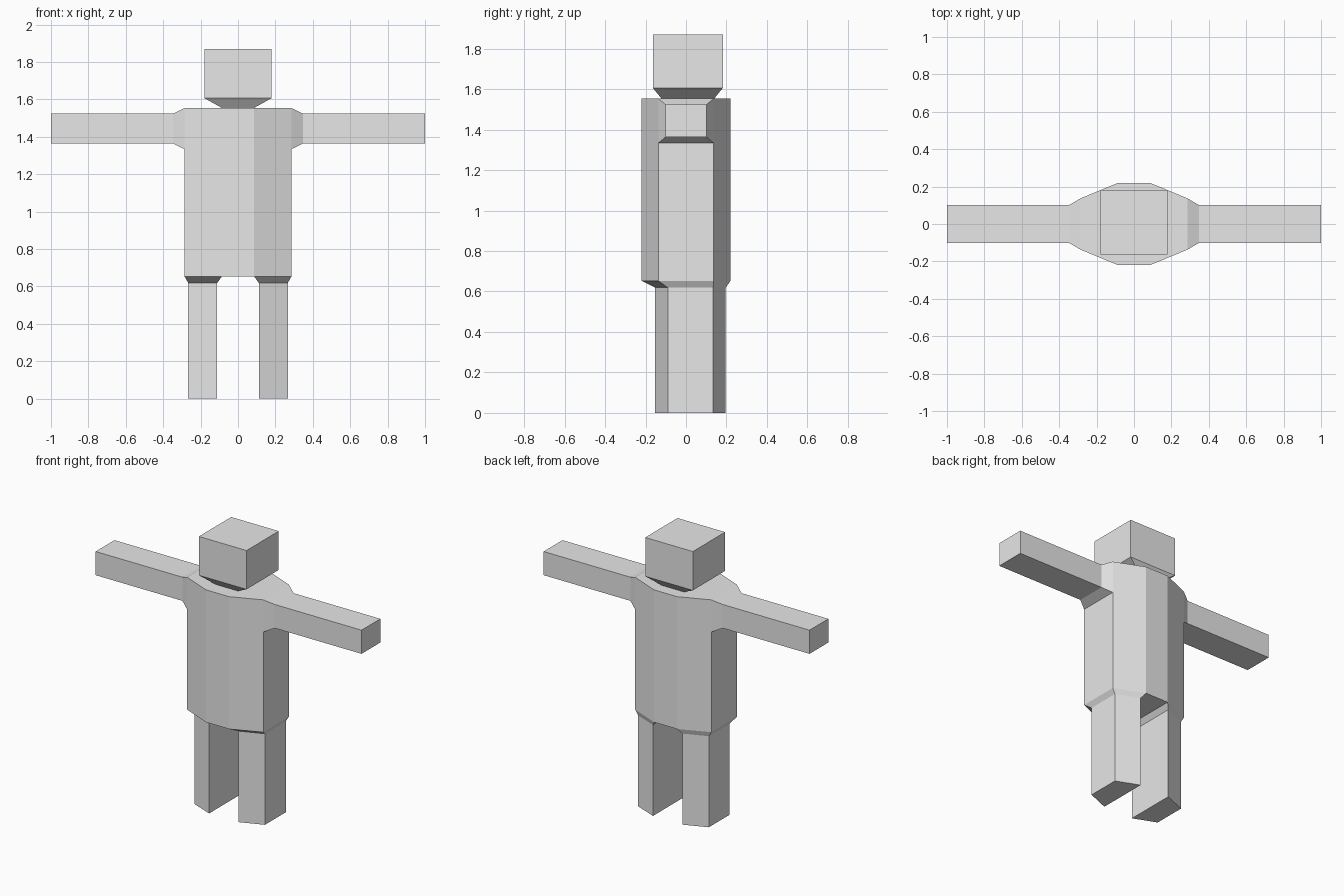
import bpy, bmesh
from mathutils import Vector

cube = bpy.data.objects.get("Cube")
if cube:
    bpy.data.objects.remove(cube, do_unlink=True)

grey = bpy.data.materials.new("plain_grey")
grey.use_nodes = True
colour = (0.8, 0.8, 0.8, 1)
grey.diffuse_color = colour
grey.node_tree.nodes["Principled BSDF"].inputs["Base Color"].default_value = colour

bm = bmesh.new()


def pull(face, place):
    """Extrude one face and move each new corner to place(old corner)."""
    new = bmesh.ops.extrude_discrete_faces(bm, faces=[face])["faces"][0]
    for v in new.verts:
        v.co = Vector(place(v.co))
    return new


def facing(axis, sign, test=lambda c: True):
    """Outer faces along an axis whose centre passes the test."""
    return [f for f in bm.faces if f.normal[axis] * sign > 0.99
            and test(f.calc_center_median())]


def side(value):
    return 1 if value > 0 else -1


# Torso: three strips across, widest in the middle, with a band for the shoulders
bmesh.ops.create_grid(bm, x_segments=3, y_segments=1, size=1)
for v in bm.verts:
    inner = abs(v.co.x) < 0.5
    v.co = (side(v.co.x) * (0.086 if inner else 0.286),
            side(v.co.y) * (0.22 if inner else 0.137), 0.653)
top = bm.faces[:]
for height, keep in ((1.334, True), (1.553, False)):
    made = bmesh.ops.extrude_face_region(bm, geom=top, use_keep_orig=keep)["geom"]
    if not keep:
        bmesh.ops.delete(bm, geom=top, context='FACES_ONLY')
    top = [g for g in made if isinstance(g, bmesh.types.BMFace)]
    for v in {v for f in top for v in f.verts}:
        v.co.z = height
bmesh.ops.recalc_face_normals(bm, faces=bm.faces[:])
bm.normal_update()

# Head: small neck on the chest top, flaring out to a box
crown = facing(2, 1, lambda c: abs(c.x) < 0.1)[0]
crown = pull(crown, lambda c: (side(c.x) * 0.084, 0.009 + side(c.y) * 0.13, 1.553))
for height in (1.606, 1.87):
    crown = pull(crown, lambda c: (side(c.x) * 0.179, 0.009 + side(c.y) * 0.173, height))

# Arms: tapered shoulder, then a straight bar
for s in (-1, 1):
    arm = facing(0, s, lambda c: c.z > 1.334 and abs(c.x) > 0.28 and c.z < 1.553)[0]
    for reach in (0.347, 1.0):
        arm = pull(arm, lambda c: (s * reach, side(c.y) * 0.101,
                                   1.524 if c.z > 1.44 else 1.363))

# Legs: tapered hip, then a straight four-sided post
for s in (-1, 1):
    leg = facing(2, -1, lambda c: c.x * s > 0.1 and 0.6 < c.z < 0.7)[0]
    for height in (0.619, 0.0):
        def corner(c):
            inner = abs(c.x) < 0.15
            return (s * (0.111 if inner else 0.266),
                    0.022 + side(c.y - 0.022) * (0.174 if inner else 0.112), height)
        leg = pull(leg, corner)

bmesh.ops.recalc_face_normals(bm, faces=bm.faces[:])
mesh = bpy.data.meshes.new("figure_body")
bm.to_mesh(mesh)
bm.free()
mesh.materials.append(grey)
figure = bpy.data.objects.new("figure_body", mesh)
bpy.context.collection.objects.link(figure)
